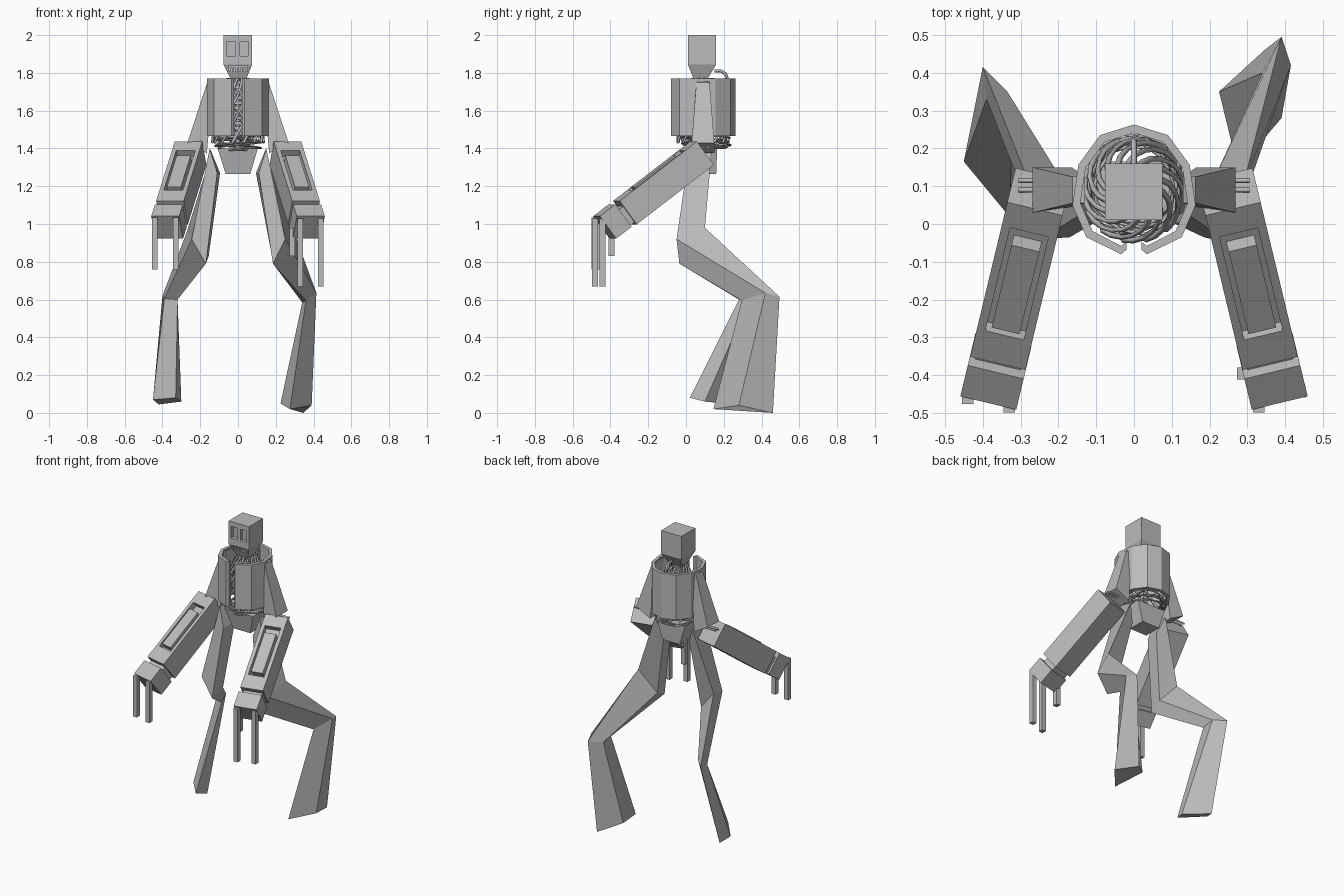
import bpy, bmesh, math
from mathutils import Vector, Matrix

if "Cube" in bpy.data.objects:
    bpy.data.objects.remove(bpy.data.objects["Cube"])

grey = bpy.data.materials.new("warm_grey")
grey.diffuse_color = (0.5, 0.5, 0.5, 1)
grey.use_nodes = True
grey.node_tree.nodes["Principled BSDF"].inputs["Base Color"].default_value = grey.diffuse_color


def loft(name, rings, matrix=None):
    """Skin a list of equal point rings and cap both ends."""
    bm = bmesh.new()
    rows = [[bm.verts.new(p) for p in r] for r in rings]
    n = len(rows[0])
    for a, b in zip(rows, rows[1:]):
        for i in range(n):
            j = (i + 1) % n
            bm.faces.new((a[i], a[j], b[j], b[i]))
    bm.faces.new(rows[0])
    bm.faces.new(rows[-1])
    if matrix:
        bm.transform(matrix)
    bmesh.ops.recalc_face_normals(bm, faces=bm.faces[:])
    me = bpy.data.meshes.new(name)
    bm.to_mesh(me)
    bm.free()
    me.materials.append(grey)
    ob = bpy.data.objects.new(name, me)
    bpy.context.collection.objects.link(ob)
    return ob


def rect(x0, x1, y0, y1, z):
    return [(x0, y0, z), (x1, y0, z), (x1, y1, z), (x0, y1, z)]


def box(name, x0, x1, y0, y1, z0, z1, matrix=None):
    return loft(name, [rect(x0, x1, y0, y1, z0), rect(x0, x1, y0, y1, z1)], matrix)


def tube(name, pts, r, closed=False):
    cu = bpy.data.curves.new(name, 'CURVE')
    cu.dimensions = '3D'
    cu.bevel_depth = r
    cu.bevel_resolution = 0
    cu.use_fill_caps = True
    sp = cu.splines.new('POLY')
    sp.points.add(len(pts) - 1)
    for p, c in zip(sp.points, pts):
        p.co = (*c, 1)
    sp.use_cyclic_u = closed
    cu.materials.append(grey)
    ob = bpy.data.objects.new(name, cu)
    bpy.context.collection.objects.link(ob)
    return ob


# Head with tapered jaw, sunken eyes and mouth
head = loft("head", [rect(-.04, .045, .04, .115, 1.77), rect(-.077, .075, .01, .16, 1.845),
                     rect(-.077, .075, .01, .16, 2.0)])
cuts = [(-.06, -.012, 1.89, 1.967), (.01, .056, 1.89, 1.967), (-.05, .05, 1.808, 1.838)]
for i, (x0, x1, z0, z1) in enumerate(cuts):
    cutter = box("face_cutter", x0, x1, -.05, .035 if i < 2 else .045, z0, z1)
    cutter.hide_render = True
    cutter.hide_viewport = True
    m = head.modifiers.new("cut", 'BOOLEAN')
    m.operation = 'DIFFERENCE'
    m.solver = 'EXACT'
    m.object = cutter
for i in range(5):
    x = -.036 + i * .018
    box("tooth", x - .006, x + .006, .028, .05, 1.806, 1.828)

# Hose from the back of the head into the chest
tube("neck_hose", [(0, .15, 1.81), (0, .185, 1.81), (0, .21, 1.795), (0, .222, 1.76), (0, .222, 1.65)], .008)

# Open chest shell with a slit at the front
half = [(.02, -.068), (.034, -.08), (.126, -.035), (.163, .05), (.147, .157), (.09, .235)]
outline = half + [(0, .263)] + [(-x, y) for x, y in reversed(half)]
shell = []
for x, y in outline:
    ix, iy = x * .87, .09 + (y - .09) * .87
    if abs(x) < .035 and y < 0:
        ix = x
    shell.append([(x, y, 1.465), (x, y, 1.77), (ix, iy, 1.77), (ix, iy, 1.465)])
loft("chest_shell", shell)

# Spine of stacked vertebrae
for i in range(15):
    z = 1.39 + i * .027
    box("vertebra", -.018, .018, .06, .11, z, z + .018)
tube("spinal_cord", [(0, .085, 1.36), (0, .085, 1.8)], .012)

# Loose coils below the chest, twisted strands inside it
for k in range(6):
    r = .105 + .012 * (k % 3)
    tilt = .012 * (-1) ** k
    pts = []
    for i in range(14):
        a = i * math.tau / 14
        rr = r * (1 + .06 * math.sin(3 * a + k))
        pts.append((rr * math.cos(a), .105 + rr * math.sin(a),
                    1.402 + .011 * k + tilt * math.sin(a + k)))
    tube("waist_coil", pts, .005, True)
for k in range(14):
    pts = []
    for i in range(8):
        t = i / 7
        a = k * math.tau / 14 + 1.5 * t
        r = .135 - .08 * t * t
        pts.append((r * math.cos(a), .09 + r * math.sin(a), 1.43 + .34 * t))
    tube("chest_strand", pts, .008)

# Pelvis wedge
loft("pelvis", [rect(-.065, .065, .04, .16, 1.265), rect(-.108, .105, .01, .165, 1.40)])

for s, side in ((1, "right"), (-1, "left")):
    # Upper arm flaring out from the shoulder
    loft(side + "_upper_arm", [
        [(s * .13, .055, 1.765), (s * .163, .055, 1.75), (s * .163, .125, 1.75), (s * .13, .125, 1.765)],
        [(s * .165, .045, 1.375), (s * .268, .03, 1.43), (s * .268, .15, 1.43), (s * .165, .15, 1.375)]])
    for y in (.09, .115):
        tube(side + "_elbow_rod", [(s * .2, y, 1.405), (s * .305, y, 1.405)], .007)

    # Forearm frame: local x runs to the wrist, z is the outer face
    d = Vector((s * .187, -.778, -.6)).normalized()
    w = Vector((-d.y, d.x, 0)).normalized()
    n = d.cross(w)
    if n.z < 0:
        w, n = -w, -n
    m = Matrix((d, w, n)).transposed().to_4x4()
    m.translation = (s * .262, .04, 1.437)
    loft(side + "_forearm", [rect(0, .525, -.075, .075, -.155), rect(0, .525, -.075, .075, 0),
                             rect(.08, .43, -.052, .052, 0), rect(.08, .43, -.052, .052, -.04)], m)
    box(side + "_forearm_block", .13, .41, -.038, .038, -.042, .006, m)
    box(side + "_wrist", .52, .56, -.062, .062, -.14, -.035, m)
    box(side + "_hand", .555, .66, -.076, .076, -.148, 0, m)

# Hanging fingers
fingers = [(.33, -.482, .67, 1.03), (.438, -.443, .67, 1.03), (.288, -.395, .83, .98),
           (-.44, -.46, .76, 1.035), (-.33, -.483, .76, 1.035)]
for x, y, z0, z1 in fingers:
    box("finger", x - .015, x + .015, y - .016, y + .016, z0, z1)

# Legs: hip, knee, hock and foot rings, each back, outer, front, inner
hip = [(.14, .135, 1.38), (.15, .02, 1.40), (.11, 0, 1.27), (.095, .1, 1.27)]
loft("right_leg", [
    hip,
    [(.288, .10, .98), (.25, -.05, .92), (.185, -.035, .79), (.18, .05, .83)],
    [(.39, .495, .615), (.415, .42, .635), (.36, .295, .595), (.34, .40, .585)],
    [(.345, .46, 0), (.39, .28, .04), (.275, .145, .02), (.225, .35, .05)]])
loft("left_leg", [
    [(-x, y, z) for x, y, z in hip],
    [(-.27, .09, .96), (-.245, -.04, .92), (-.17, -.035, .79), (-.155, .06, .83)],
    [(-.40, .415, .62), (-.39, .33, .605), (-.32, .28, .6), (-.335, .35, .63)],
    [(-.42, .24, .045), (-.45, .165, .07), (-.33, .02, .08), (-.30, .10, .06)]])
